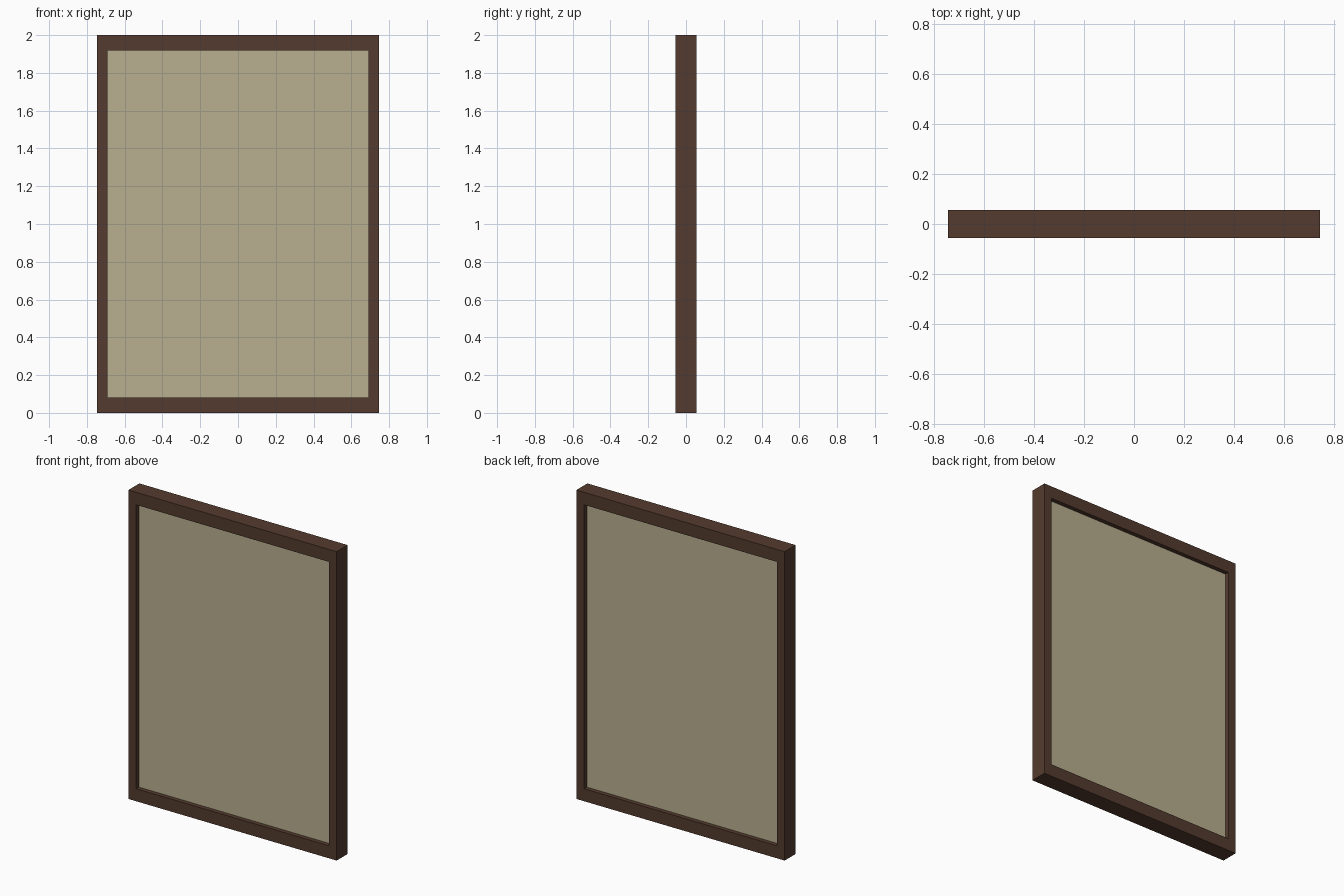
import bpy

if "Cube" in bpy.data.objects:
    bpy.data.objects.remove(bpy.data.objects["Cube"])

W, H, D = 1.492, 2.0, 0.112      # overall size
POST, RAIL, PANEL = 0.056, 0.081, 0.056


def material(name, srgb):
    m = bpy.data.materials.new(name)
    m.diffuse_color = [((c / 255 + 0.055) / 1.055) ** 2.4 for c in srgb] + [1]
    m.use_nodes = True
    m.node_tree.nodes["Principled BSDF"].inputs["Base Color"].default_value = m.diffuse_color
    return m


wood = material("dark brown wood", (84, 59, 46))
paper = material("beige panel", (184, 175, 144))


def box(name, size, loc, mat):
    bpy.ops.mesh.primitive_cube_add(size=1, location=loc)
    o = bpy.context.object
    o.name = name
    o.scale = size
    bpy.ops.object.transform_apply(location=False, rotation=False, scale=True)
    o.data.materials.append(mat)
    return o


# side posts, full height
for side, s in (("left", -1), ("right", 1)):
    box(side + "_post", (POST, D, H), (s * (W - POST) / 2, 0, H / 2), wood)

# top and bottom rails between the posts
inner = W - 2 * POST
for name, z in (("bottom_rail", RAIL / 2), ("top_rail", H - RAIL / 2)):
    box(name, (inner, D, RAIL), (0, 0, z), wood)

# recessed panel
box("panel", (inner, PANEL, H - 2 * RAIL), (0, 0, H / 2), paper)
